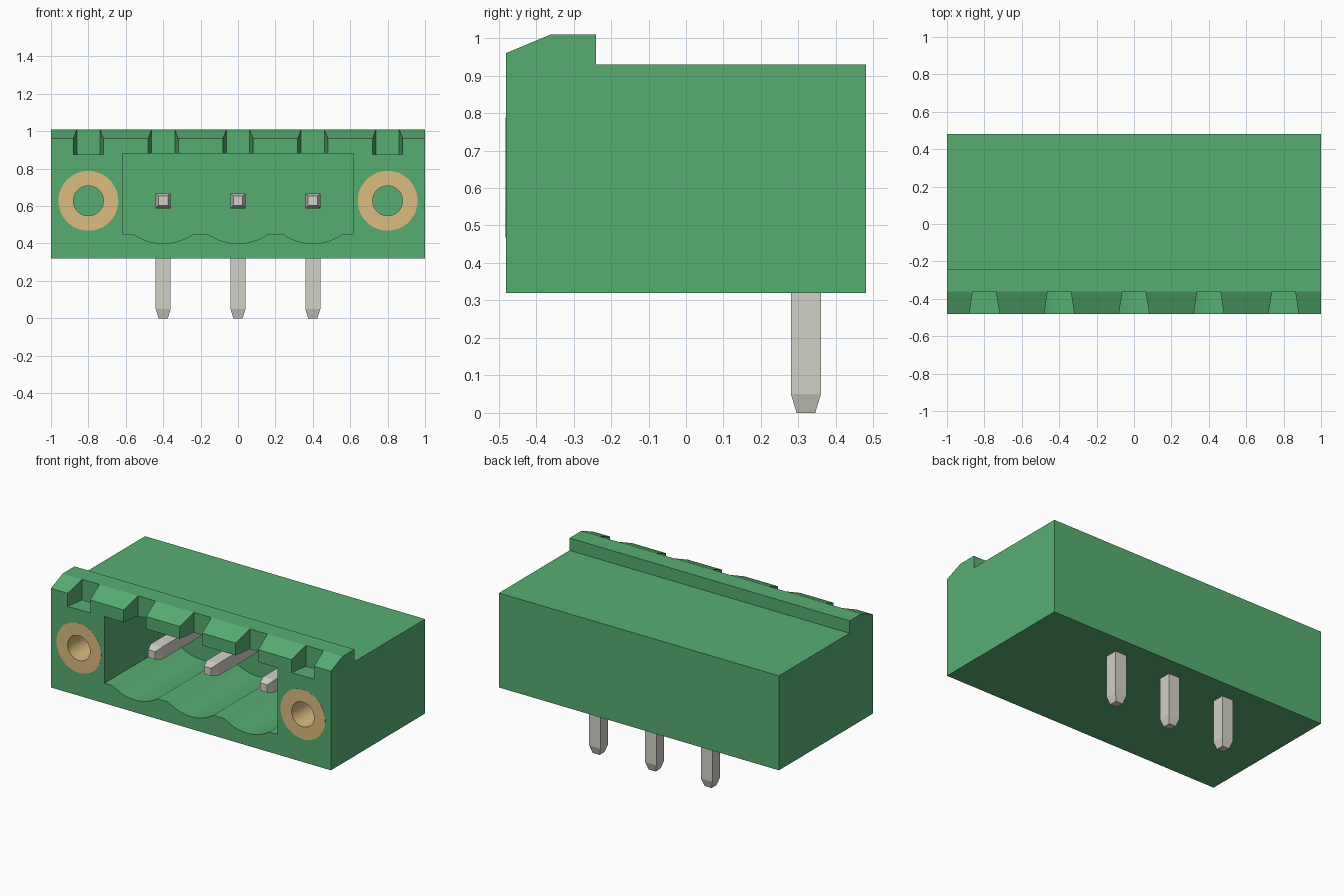
import bpy, bmesh, math

old = bpy.data.objects.get("Cube")
if old:
    bpy.data.objects.remove(old, do_unlink=True)


def material(name, rgb):
    m = bpy.data.materials.new(name)
    m.use_nodes = True
    m.diffuse_color = (*rgb, 1)
    m.node_tree.nodes["Principled BSDF"].inputs["Base Color"].default_value = (*rgb, 1)
    return m


GREEN = material("green plastic", (0.095, 0.42, 0.167))
BRASS = material("brass", (0.709, 0.504, 0.21))
METAL = material("grey metal", (0.645, 0.638, 0.572))


def loft(name, rings, mat, closed=False):
    """Skin a sequence of rings; cap the ends unless the rings form a loop."""
    bm = bmesh.new()
    vs = [[bm.verts.new(p) for p in r] for r in rings]
    n = len(vs[0])
    pairs = list(zip(vs, vs[1:])) + ([(vs[-1], vs[0])] if closed else [])
    for a, b in pairs:
        for i in range(n):
            j = (i + 1) % n
            bm.faces.new((a[i], a[j], b[j], b[i]))
    if not closed:
        bm.faces.new(vs[0])
        bm.faces.new(vs[-1])
    bmesh.ops.recalc_face_normals(bm, faces=bm.faces)
    me = bpy.data.meshes.new(name)
    bm.to_mesh(me)
    bm.free()
    me.materials.append(mat)
    ob = bpy.data.objects.new(name, me)
    bpy.context.collection.objects.link(ob)
    return ob


def activate(ob):
    bpy.ops.object.select_all(action='DESELECT')
    ob.select_set(True)
    bpy.context.view_layer.objects.active = ob


def cut(target, cutter):
    mod = target.modifiers.new("cut", 'BOOLEAN')
    mod.operation = 'DIFFERENCE'
    mod.solver = 'EXACT'
    mod.object = cutter
    activate(target)
    bpy.ops.object.modifier_apply(modifier=mod.name)
    bpy.data.objects.remove(cutter, do_unlink=True)


def circle(cx, y, cz, r, n=48):
    return [(cx + r * math.cos(2 * math.pi * i / n), y,
             cz + r * math.sin(2 * math.pi * i / n)) for i in range(n)]


FRONT, PIN_Z, PITCH = -0.48, 0.628, 0.4

# Housing: side profile with the latching ridge at the front
side = [(-0.48, 0.32), (0.48, 0.32), (0.48, 0.93), (-0.24, 0.93),
        (-0.24, 1.01), (-0.36, 1.01), (-0.48, 0.96)]
housing = loft("housing", [[(x, y, z) for y, z in side] for x in (-1, 1)], GREEN)

# Plug cavity with a scalloped floor below each pin
outline = [(0.617, 0.45), (0.617, 0.88), (-0.617, 0.88), (-0.617, 0.45)]
half, sag = 0.16, 0.05
radius = (half ** 2 + sag ** 2) / (2 * sag)
sweep = math.asin(half / radius)
for cx in (-PITCH, 0, PITCH):
    for i in range(17):
        a = sweep * (i / 8 - 1)
        outline.append((cx + radius * math.sin(a), 0.40 + radius * (1 - math.cos(a))))
cut(housing, loft("cavity_cutter", [[(x, y, z) for x, z in outline]
                                    for y in (FRONT - 0.05, 0.2)], GREEN))

# Tapered latch notches in the front lip
for k in range(-2, 3):
    cx = k * PITCH
    plan = [(cx - 0.09, FRONT - 0.06), (cx + 0.09, FRONT - 0.06),
            (cx + 0.062, -0.36), (cx - 0.062, -0.36)]
    cut(housing, loft("notch_cutter", [[(x, y, z) for x, y in plan]
                                       for z in (0.876, 1.1)], GREEN))

# Threaded inserts, set flush in the two flanges
for label, cx in (("right", -0.8), ("left", 0.8)):
    cut(housing, loft("insert_cutter", [circle(cx, y, PIN_Z, 0.16)
                                        for y in (FRONT - 0.05, -0.03)], GREEN))
    f, b = FRONT - 0.001, -0.03
    tube = loft(label + "_insert", [circle(cx, y, PIN_Z, r) for y, r in
                                    ((f, 0.16), (b, 0.16), (b, 0.08), (f, 0.08))],
                BRASS, closed=True)
    activate(tube)
    bpy.ops.object.shade_smooth_by_angle(angle=math.radians(30))

activate(housing)
bpy.ops.object.shade_smooth_by_angle(angle=math.radians(15))

# Bent square pins: (half width, outer yz, inner yz) along the bend
h, t, leg = 0.04, 0.025, 0.32
sections = [(t, (-0.31, PIN_Z + t), (-0.31, PIN_Z - t)),
            (h, (-0.26, PIN_Z + h), (-0.26, PIN_Z - h)),
            (h, (leg + h, PIN_Z + h), (leg - h, PIN_Z - h)),
            (h, (leg + h, 0.05), (leg - h, 0.05)),
            (t, (leg + t, 0.0), (leg - t, 0.0))]
for label, cx in (("right", -PITCH), ("middle", 0), ("left", PITCH)):
    loft(label + "_pin", [[(cx - w, *o), (cx + w, *o), (cx + w, *i), (cx - w, *i)]
                          for w, o, i in sections], METAL)
